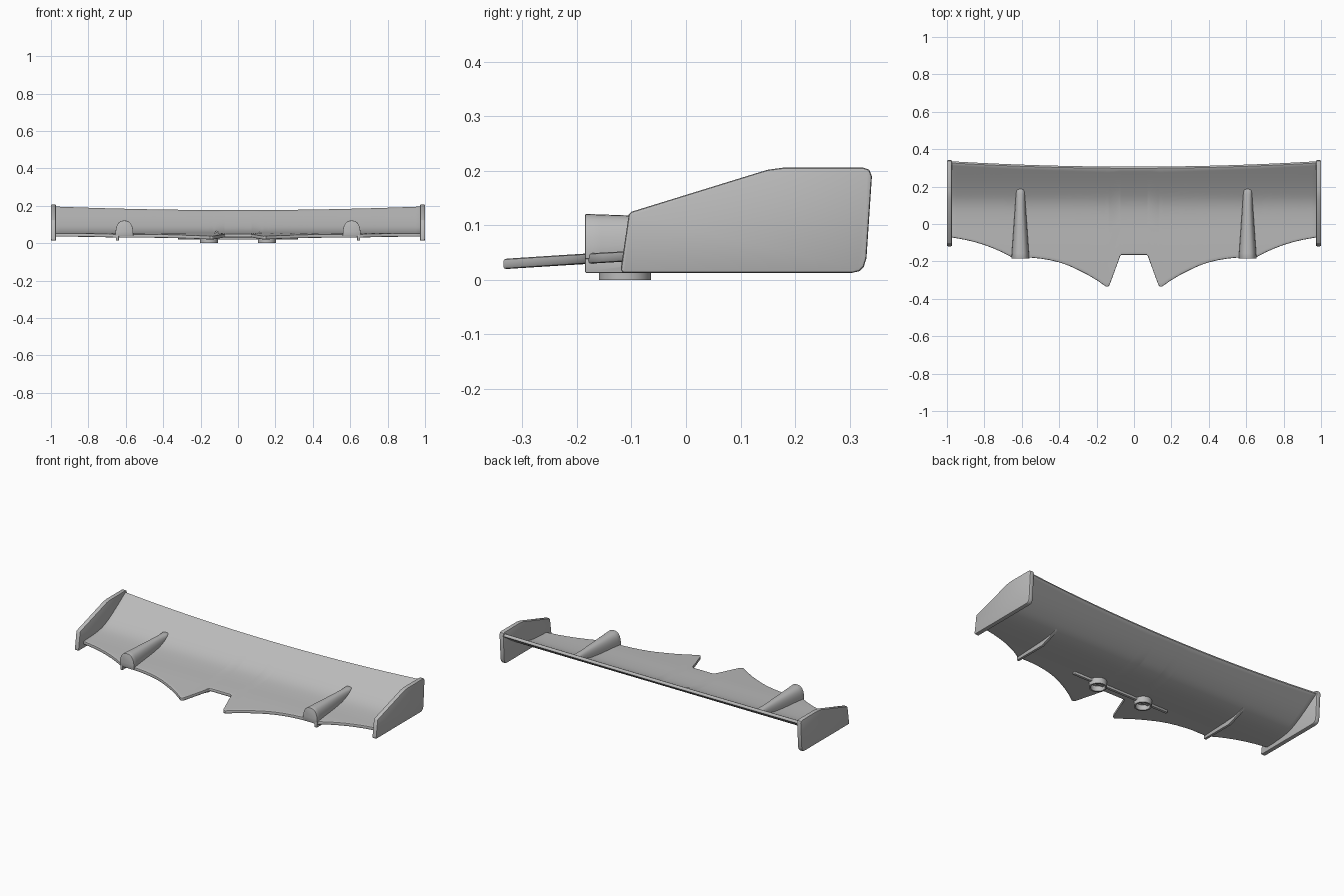
import bpy, bmesh, math
from mathutils import Vector

if "Cube" in bpy.data.objects:
    bpy.data.objects.remove(bpy.data.objects["Cube"], do_unlink=True)

grey = bpy.data.materials.new("plain grey")
grey.use_nodes = True
grey.diffuse_color = (0.5, 0.5, 0.5, 1)
grey.node_tree.nodes["Principled BSDF"].inputs["Base Color"].default_value = (0.5, 0.5, 0.5, 1)

# Side profile of the upper surface (y, z) and front outline of one half (x, y)
PROFILE = [(-.36, .037), (-.12, .052), (0, .057), (.08, .065), (.13, .079), (.18, .104), (.23, .134), (.3, .18), (.36, .22)]
OUTLINE = [(0, -.165), (.07, -.165), (.075, -.175), (.13, -.325), (.138, -.335), (.15, -.335), (.16, -.327),
           (.2, -.3), (.25, -.27), (.3, -.245), (.35, -.222), (.4, -.205), (.45, -.193), (.5, -.185), (.55, -.18),
           (.65, -.18), (.7, -.153), (.75, -.131), (.8, -.112), (.85, -.097), (.9, -.085), (.95, -.076), (.985, -.07)]


def surface(y):
    """Smooth height of the upper surface at y."""
    p = PROFILE

    def slope(i):
        a, b = p[max(i - 1, 0)], p[min(i + 1, len(p) - 1)]
        return (b[1] - a[1]) / (b[0] - a[0])
    i = max(k for k in range(len(p) - 1) if p[k][0] <= y)
    h = p[i + 1][0] - p[i][0]
    t = (y - p[i][0]) / h
    s, e = t * t * (3 - 2 * t), t * (1 - t)
    return (1 - s) * p[i][1] + s * p[i + 1][1] + h * e * ((1 - t) * slope(i) - t * slope(i + 1))


def finish(name, bm, bevel=0, segments=2, angle=35):
    bmesh.ops.recalc_face_normals(bm, faces=bm.faces[:])
    mesh = bpy.data.meshes.new(name)
    bm.to_mesh(mesh)
    bm.free()
    mesh.materials.append(grey)
    obj = bpy.data.objects.new(name, mesh)
    bpy.context.collection.objects.link(obj)
    bpy.ops.object.select_all(action='DESELECT')
    obj.select_set(True)
    bpy.context.view_layer.objects.active = obj
    if bevel:
        mod = obj.modifiers.new("soft edges", 'BEVEL')
        mod.width, mod.segments, mod.limit_method = bevel, segments, 'ANGLE'
        mod.angle_limit = math.radians(50)
        bpy.ops.object.modifier_apply(modifier=mod.name)
    bpy.ops.object.shade_smooth_by_angle(angle=math.radians(angle))
    return obj


def loft(name, rings, closed=True, **kw):
    """Skin a list of equal-length point rings and cap both ends."""
    bm = bmesh.new()
    rows = [[bm.verts.new(p) for p in ring] for ring in rings]
    for a, b in zip(rows, rows[1:]):
        for i in range(len(a)):
            j = (i + 1) % len(a)
            bm.faces.new((a[i], a[j], b[j], b[i]))
    if closed:
        bm.faces.new(rows[0])
        bm.faces.new(rows[-1])
    return finish(name, bm, **kw)


def slab(name, outline, x0, x1, **kw):
    """Side-on outline of (y, z) points given thickness along x."""
    return loft(name, [[(x, y, z) for y, z in outline] for x in (x0, x1)], **kw)


# Wing blade: one closed chord section per station across the span
def section(x, front):
    back = .298 + .03 * x * x
    top, bottom = [], []
    for i in range(29):
        y = front + (back - front) * i / 28
        d = (surface(y + .002) - surface(y - .002)) / .004
        n = Vector((0, -d, 1)).normalized()
        point = Vector((x, y, surface(y)))
        top.append(point)
        # the underside stays square to the leading edge
        bottom.append(point - Vector((0, n.y * min(1, i / 8), n.z)) * .019)
    return top + bottom[::-1]


half = [section(x, y) for x, y in OUTLINE]
mirrored = [section(-x, y) for x, y in OUTLINE[:0:-1]]
loft("wing_blade", mirrored + half, bevel=.005)

# End plate outline, reused on both sides
PLATE = [(-.12, .018), (-.105, .12), (-.1, .125), (.13, .196), (.15, .202), (.18, .206), (.325, .206), (.336, .202),
         (.341, .19), (.331, .04), (.326, .024), (.318, .016), (.305, .013), (-.115, .013)]
RIB = [(-.185, .045), (-.185, .013), (.02, .013), (.12, .05), (.17, .085), (.1, .062), (0, .045)]

for side, label in ((1, "left"), (-1, "right")):
    slab(label + "_end_plate", PLATE, side * .973, side * 1, bevel=.005)
    slab(label + "_lower_rib", RIB, side * .637, side * .652, bevel=.002)

    # Tapering arched fairing that sinks into the blade towards the rear
    rings = []
    for i in range(14):
        t = i / 13
        y = -.185 + .372 * t
        base, top = surface(y) - .01, .121 - .013 * t
        half_width = .048 - .026 * t
        ring = []
        for k in range(17):
            a = math.pi * k / 16
            c, s = math.cos(a), math.sin(a)
            ring.append((side * .6075 + half_width * math.copysign(abs(c) ** .8, c),
                         y, base + (top - base) * s ** .75))
        rings.append(ring)
    loft(label + "_fairing", rings, bevel=.003, angle=40)

    # Open mounting ring under the blade
    bm = bmesh.new()
    loops = [[bm.verts.new((side * .155 + r * math.cos(math.tau * k / 40), -.112 + r * math.sin(math.tau * k / 40), z))
              for k in range(40)] for r, z in ((.048, .045), (.048, 0), (.039, 0), (.039, .045))]
    for a, b in zip(loops, loops[1:] + loops[:1]):
        for k in range(40):
            j = (k + 1) % 40
            bm.faces.new((a[k], a[j], b[j], b[k]))
    finish(label + "_mount_ring", bm)

# Cross bar joining the mounting rings
slab("mount_bar", [(-.12, .045), (-.12, .02), (-.104, .02), (-.104, .045)], -.32, .32, bevel=.002)
